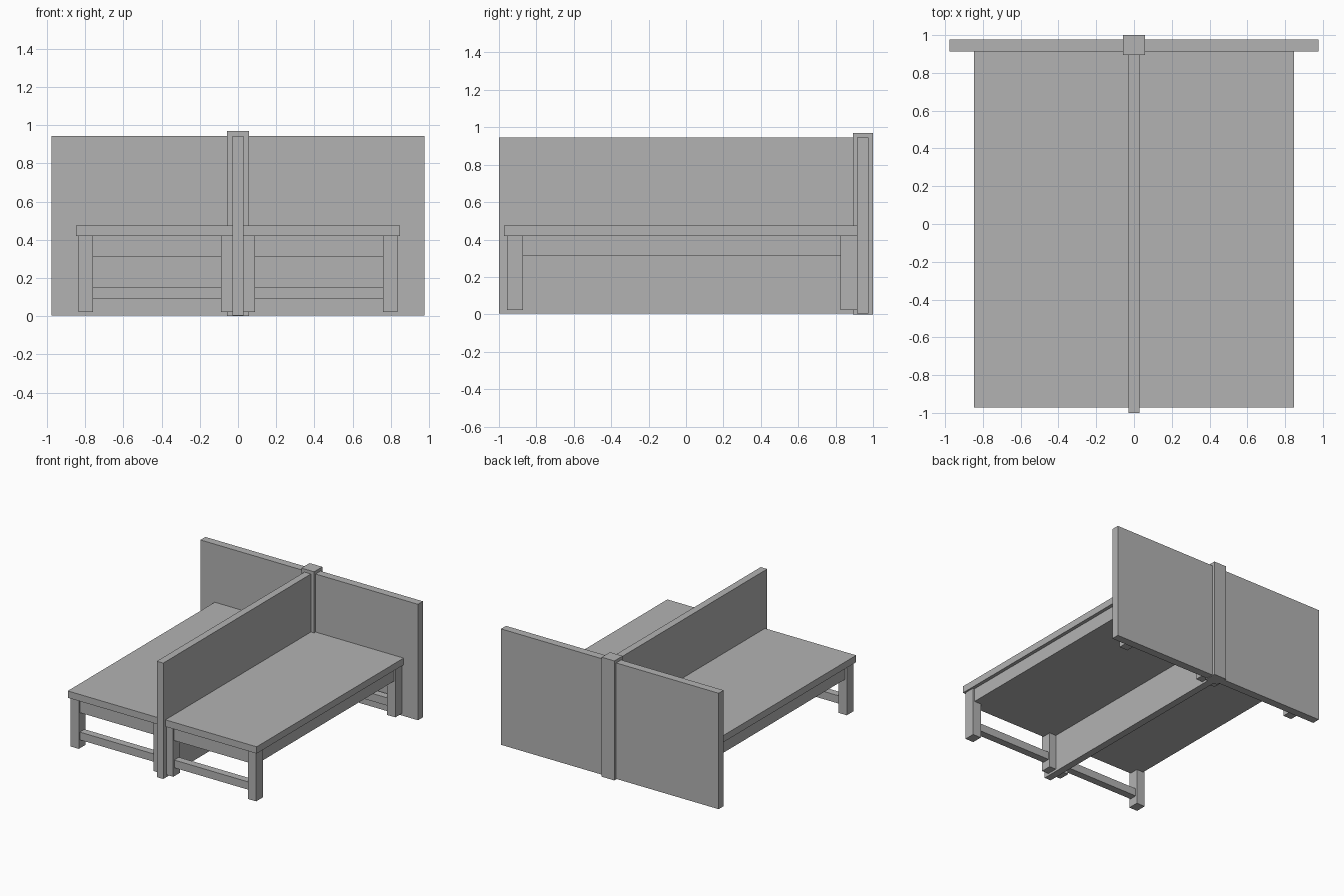
import bpy

cube = bpy.data.objects.get("Cube")
if cube:
    bpy.data.objects.remove(cube, do_unlink=True)

grey = bpy.data.materials.new("plain_grey")
grey.use_nodes = True
GREY = (0.45, 0.45, 0.45, 1)
grey.diffuse_color = GREY
grey.node_tree.nodes["Principled BSDF"].inputs["Base Color"].default_value = GREY


def box(name, x, y, z):
    """Box spanning the given (min, max) ranges."""
    spans = (x, y, z)
    bpy.ops.mesh.primitive_cube_add(size=1, location=[(a + b) / 2 for a, b in spans])
    ob = bpy.context.object
    ob.name = name
    ob.scale = [b - a for a, b in spans]
    bpy.ops.object.transform_apply(location=False, rotation=False, scale=True)
    ob.data.materials.append(grey)
    return ob


# Upright dividers and the post where they meet
box("middle_divider", (-0.029, 0.029), (-1, 0.93), (0.004, 0.945))
box("back_panel", (-0.977, 0.977), (0.913, 0.977), (0.004, 0.945))
box("corner_post", (-0.057, 0.057), (0.894, 1), (0, 0.97))

# Two mirrored benches
for side, sign in (("left", 1), ("right", -1)):
    def part(name, x, y, z):
        box(f"{side}_{name}", sorted(sign * v for v in x), y, z)

    part("bench_top", (0.01, 0.848), (-0.972, 0.925), (0.419, 0.474))
    part("bench_apron", (0.025, 0.82), (-0.945, 0.9), (0.311, 0.419))
    for end, y in (("front", (-0.958, -0.871)), ("back", (0.827, 0.914))):
        part(f"{end}_inner_leg", (0.014, 0.089), y, (0.022, 0.419))
        part(f"{end}_outer_leg", (0.759, 0.834), y, (0.022, 0.419))
        mid = sum(y) / 2
        part(f"{end}_rail", (0.08, 0.77), (mid - 0.03, mid + 0.03), (0.09, 0.153))
